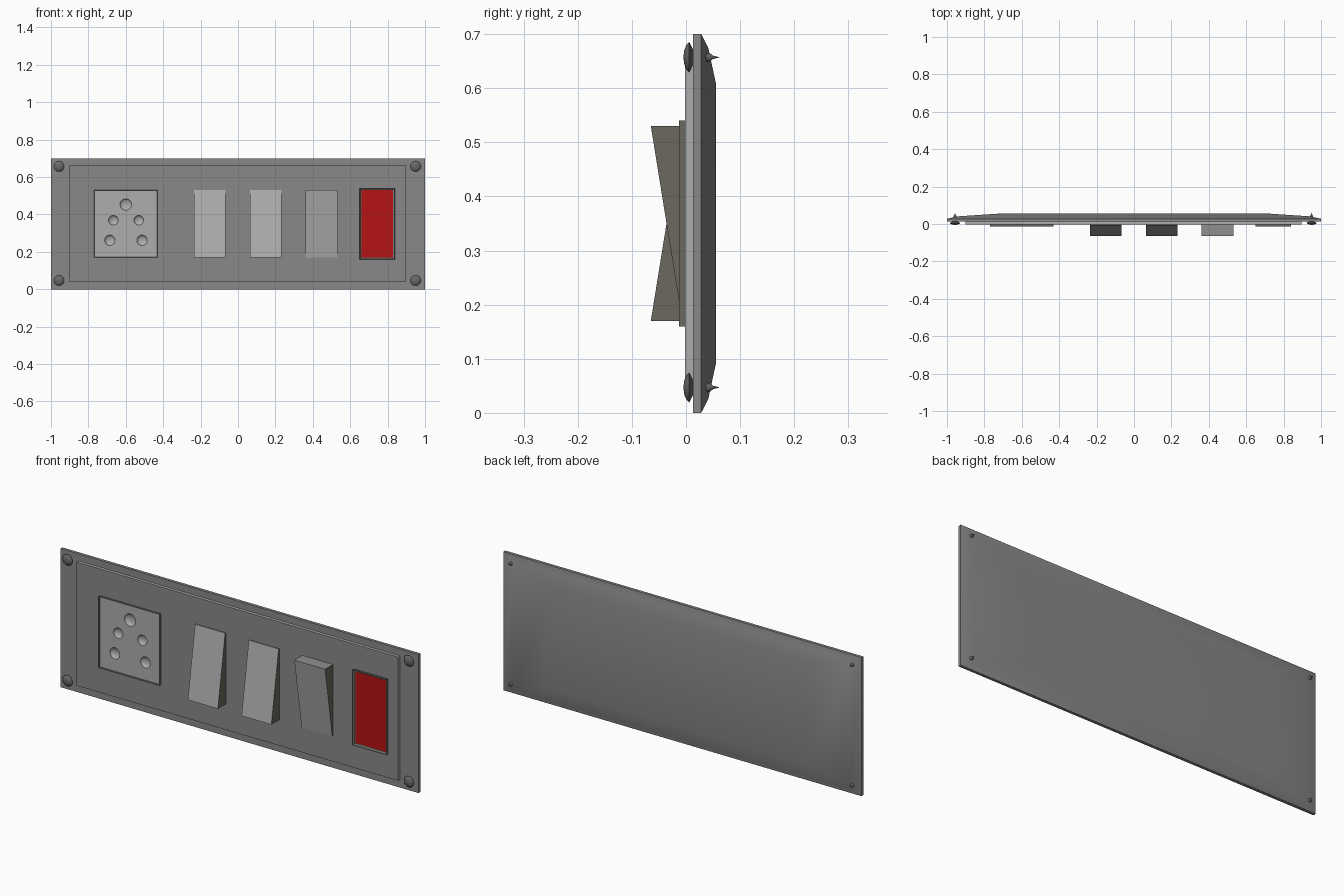
import bpy, bmesh, math
from mathutils import Matrix, Vector

if "Cube" in bpy.data.objects:
    bpy.data.objects.remove(bpy.data.objects["Cube"])


def material(name, *rgb):
    mat = bpy.data.materials.new(name)
    mat.diffuse_color = (*rgb, 1)
    mat.use_nodes = True
    mat.node_tree.nodes["Principled BSDF"].inputs["Base Color"].default_value = mat.diffuse_color
    return mat


PLATE = material("plate_grey", .25, .25, .25)
LIGHT = material("light_grey", .42, .42, .42)
MID = material("mid_grey", .28, .28, .28)
TRIM = material("dark_trim", .145, .14, .113)
METAL = material("dark_metal", .14, .14, .14)
RED = material("red", .47, .006, .006)


def finish(name, bm, mats, smooth=False):
    bmesh.ops.recalc_face_normals(bm, faces=bm.faces)
    mesh = bpy.data.meshes.new(name)
    bm.to_mesh(mesh)
    bm.free()
    for m in mats:
        mesh.materials.append(m)
    ob = bpy.data.objects.new(name, mesh)
    bpy.context.collection.objects.link(ob)
    if smooth:
        bpy.ops.object.select_all(action='DESELECT')
        ob.select_set(True)
        bpy.context.view_layer.objects.active = ob
        bpy.ops.object.shade_smooth_by_angle(angle=math.radians(40))
    return ob


def box_bm(x0, x1, y0, y1, z0, z1):
    bm = bmesh.new()
    bmesh.ops.create_cube(bm, size=1)
    for v in bm.verts:
        v.co = Vector(((x0 + x1) / 2 + v.co.x * (x1 - x0),
                       (y0 + y1) / 2 + v.co.y * (y1 - y0),
                       (z0 + z1) / 2 + v.co.z * (z1 - z0)))
    bm.normal_update()
    return bm


def front_of(bm):
    return min(bm.faces, key=lambda f: f.calc_center_median().y)


def tray(name, x0, x1, z0, z1, rim, depth):
    """Shallow dark frame whose light front face is inset and sunk."""
    bm = box_bm(x0, x1, -.013, .002, z0, z1)
    front = front_of(bm)
    bmesh.ops.inset_region(bm, faces=[front], thickness=rim)
    bmesh.ops.translate(bm, verts=front.verts, vec=(0, depth, 0))
    for f in bm.faces:
        f.material_index = 0 if f is front else 1
    return finish(name, bm, [LIGHT, TRIM])


# Back plate: flat front, gently domed back, lofted from rectangular rings
bm = bmesh.new()
rings = []
for hx, hz, y in [(1, .35, .013), (1, .35, .028), (.94, .325, .041), (.73, .26, .055)]:
    rings.append([bm.verts.new((sx * hx, y, .35 + sz * hz))
                  for sx, sz in [(-1, -1), (1, -1), (1, 1), (-1, 1)]])
for a, b in zip(rings, rings[1:]):
    for i in range(4):
        j = (i + 1) % 4
        bm.faces.new((a[i], a[j], b[j], b[i]))
bm.faces.new(rings[0])
bm.faces.new(rings[-1])
finish("back_plate", bm, [PLATE], True)

# Raised front panel with lighter edges
bm = box_bm(-.9, .895, -.002, .014, .04, .665)
front_of(bm).material_index = 1
panel = finish("front_panel", bm, [LIGHT, PLATE])

# Socket with five rounded pin holes
socket = tray("socket", -.77, -.43, .17, .53, .003, .008)
bm = bmesh.new()
for x, z, r in [(-.6, .453, .031), (-.666, .369, .026), (-.531, .369, .026),
                (-.685, .262, .028), (-.513, .262, .028)]:
    bmesh.ops.create_uvsphere(bm, u_segments=24, v_segments=12, radius=1,
                              matrix=Matrix.Translation((x, -.005, z)) @
                              Matrix.Diagonal((r, .015, r, 1)))
cutter = finish("pin_hole_cutter", bm, [LIGHT], True)
cutter.hide_render = True
cutter.hide_set(True)
for ob in (panel, socket):
    mod = ob.modifiers.new("pin_holes", 'BOOLEAN')
    mod.operation = 'DIFFERENCE'
    mod.solver = 'EXACT'
    mod.object = cutter

# Rocker switches: wedges with dark sides, the last one flipped
for n, (x0, x1, flipped) in enumerate([(-.235, -.067, False), (.065, .232, False),
                                       (.36, .532, True)]):
    bm = box_bm(x0, x1, -.065, .002, .17, .53)
    for f in bm.faces:
        f.material_index = 1 if abs(f.normal.x) > .5 else 2 if abs(f.normal.z) > .5 else 0
    for v in bm.verts:
        if v.co.y < 0 and (v.co.z < .35) == flipped:
            v.co.y = -.007
    finish(f"rocker_switch_{n + 1}", bm, [LIGHT, TRIM, MID])

# Red indicator in its frame
tray("indicator_frame", .65, .84, .16, .54, .01, .009)
finish("indicator_light", box_bm(.66, .83, -.006, 0, .17, .53), [RED])

# Corner screws: lens-shaped head, shank and pointed tip
profile = [(0, -.005), (.014, -.003), (.023, .001), (.028, .006), (.014, .013),
           (.008, .014), (.008, .044), (.003, .05), (0, .062)]
for n, (x, z) in enumerate([(-.957, .047), (.95, .047), (-.957, .657), (.95, .657)]):
    bm = bmesh.new()
    pts = [bm.verts.new((x + r, y, z)) for r, y in profile]
    edges = [bm.edges.new(p) for p in zip(pts, pts[1:])]
    bmesh.ops.spin(bm, geom=pts + edges, cent=(x, 0, z), axis=(0, 1, 0),
                   angle=math.tau, steps=20)
    bmesh.ops.remove_doubles(bm, verts=bm.verts, dist=1e-5)
    finish(f"screw_{n + 1}", bm, [METAL], True)
